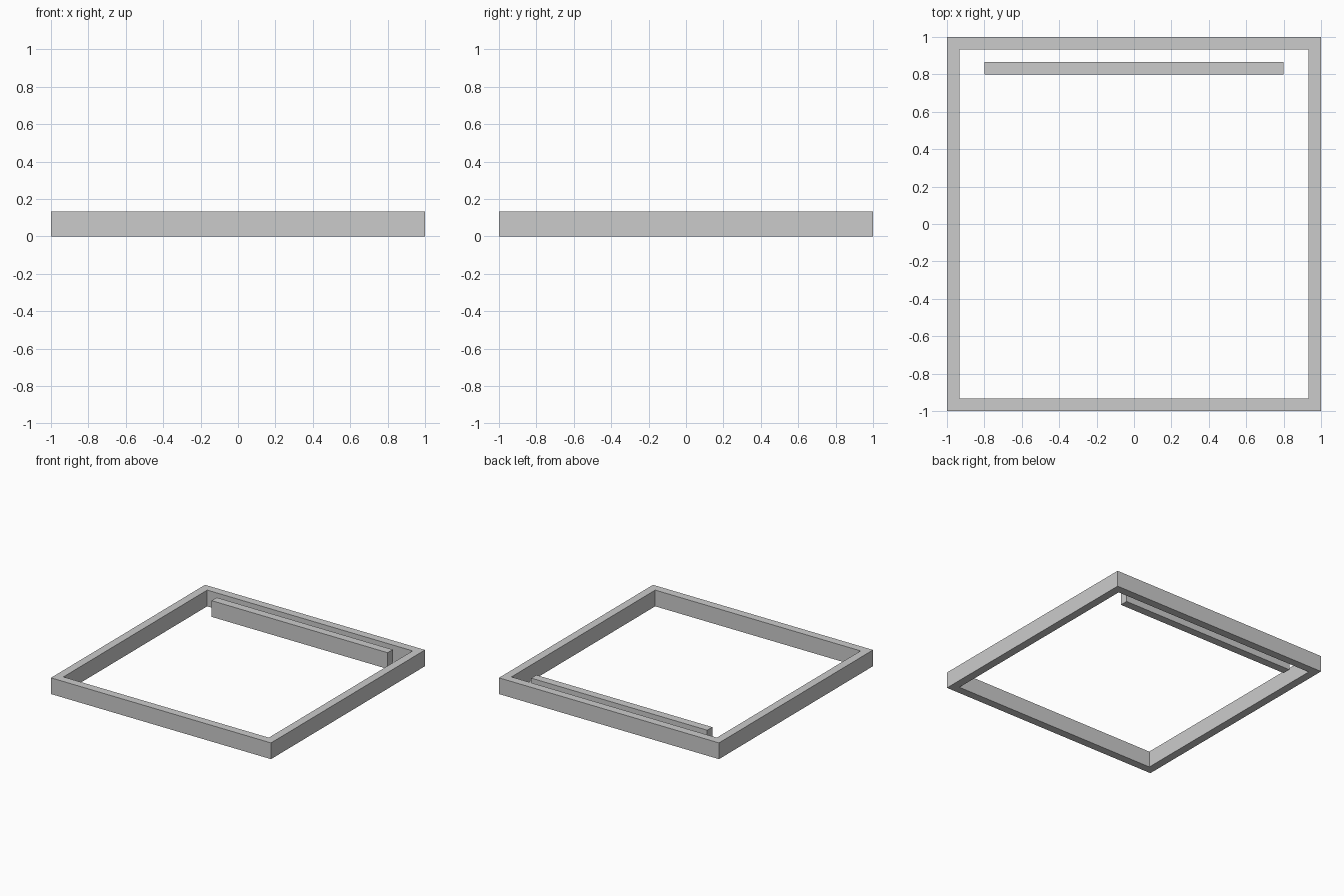
import bpy, bmesh

if "Cube" in bpy.data.objects:
    bpy.data.objects.remove(bpy.data.objects["Cube"])

H = 2 / 15   # height of all parts
T = 1 / 15   # wall thickness

mat = bpy.data.materials.new("light_grey")
mat.diffuse_color = (0.6, 0.6, 0.6, 1)
mat.use_nodes = True
mat.node_tree.nodes["Principled BSDF"].inputs["Base Color"].default_value = mat.diffuse_color


def extrude_up(name, bm):
    """Extrude the flat faces in bm to the common height."""
    res = bmesh.ops.extrude_face_region(bm, geom=bm.faces[:])
    verts = [g for g in res["geom"] if isinstance(g, bmesh.types.BMVert)]
    bmesh.ops.translate(bm, verts=verts, vec=(0, 0, H))
    bmesh.ops.recalc_face_normals(bm, faces=bm.faces[:])
    mesh = bpy.data.meshes.new(name)
    bm.to_mesh(mesh)
    bm.free()
    mesh.materials.append(mat)
    bpy.context.collection.objects.link(bpy.data.objects.new(name, mesh))


def square(bm, r):
    return [bm.verts.new((x * r, y * r, 0)) for x, y in ((-1, -1), (1, -1), (1, 1), (-1, 1))]


# Square outer frame with mitred corners
bm = bmesh.new()
outer, inner = square(bm, 1), square(bm, 1 - T)
for i in range(4):
    j = (i + 1) % 4
    bm.faces.new((outer[i], outer[j], inner[j], inner[i]))
extrude_up("frame", bm)

# Separate bar just inside the back wall
bm = bmesh.new()
bm.faces.new([bm.verts.new((x, y, 0)) for x, y in
              ((-0.8, 0.8), (0.8, 0.8), (0.8, 0.8 + T), (-0.8, 0.8 + T))])
extrude_up("back_bar", bm)
